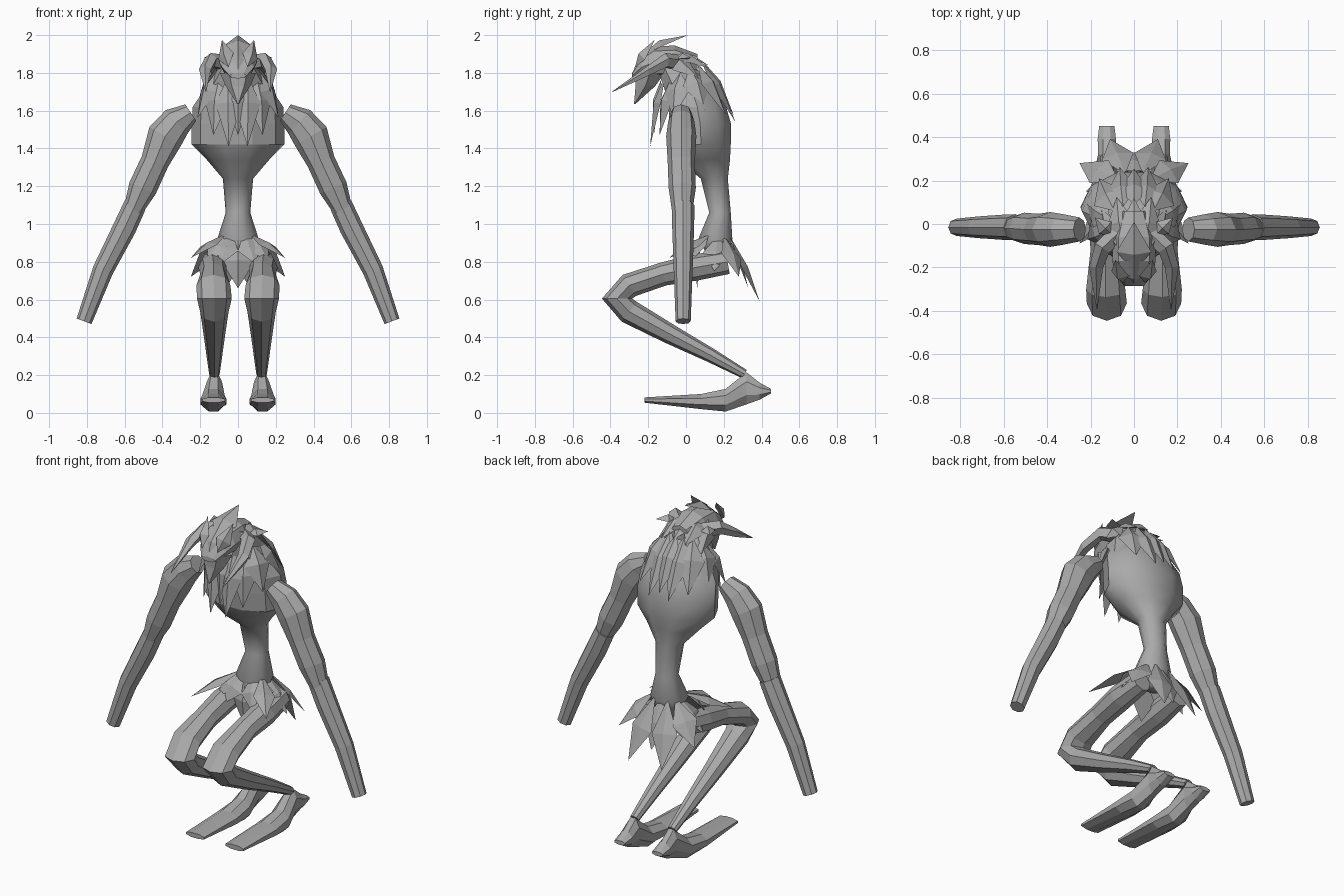
import bpy, bmesh, math
from mathutils import Vector

grey = bpy.data.materials.new("plain grey")
grey.diffuse_color = (0.4, 0.4, 0.4, 1)


def finish(name, bm):
    bmesh.ops.recalc_face_normals(bm, faces=bm.faces)
    me = bpy.data.meshes.new(name)
    bm.to_mesh(me)
    bm.free()
    me.materials.append(grey)
    ob = bpy.data.objects.new(name, me)
    bpy.context.collection.objects.link(ob)
    return ob


def tube(name, rings, u, v=None, n=8, sx=1, boxy=False):
    """Skin rings of (x, y, z, radius along u, radius along v); v defaults to square to the path."""
    bm = bmesh.new()
    u = Vector(u)
    pts = [Vector(r[:3]) for r in rings]
    phase = math.pi / n if boxy else 0
    grow = 1 / math.cos(phase)
    loops = []
    for i, r in enumerate(rings):
        if v:
            w = Vector(v)
        else:
            a = (pts[i] - pts[max(i - 1, 0)]).normalized()
            b = (pts[min(i + 1, len(pts) - 1)] - pts[i]).normalized()
            w = (a + b).cross(u).normalized()
        loop = []
        for k in range(n):
            t = 2 * math.pi * k / n + phase
            p = pts[i] + (u * r[3] * math.cos(t) + w * r[4] * math.sin(t)) * grow
            loop.append(bm.verts.new((p.x * sx, p.y, p.z)))
        loops.append(loop)
    for a, b in zip(loops, loops[1:]):
        for k in range(n):
            j = (k + 1) % n
            bm.faces.new((a[k], a[j], b[j], b[k]))
    bm.faces.new(loops[0])
    bm.faces.new(loops[-1])
    return finish(name, bm)


def feather(name, root, tip, width, out, sx=1, ridge=0.03, at=0.4):
    """Pointed kite with a raised ridge on its outer side."""
    root, tip, out = Vector(root), Vector(tip), Vector(out)
    d = tip - root
    side = d.cross(out).normalized()
    out = side.cross(d).normalized()
    mid = root + d * at
    pts = [root, mid + side * width, mid + out * ridge, mid - side * width, tip]
    bm = bmesh.new()
    vs = [bm.verts.new((p.x * sx, p.y, p.z)) for p in pts]
    for f in ((0, 1, 2), (0, 2, 3), (1, 4, 2), (2, 4, 3), (0, 3, 1), (1, 3, 4)):
        bm.faces.new([vs[i] for i in f])
    return finish(name, bm)


X, Y, Z = (1, 0, 0), (0, 1, 0), (0, 0, 1)

# Torso: pelvis, narrow waist, rib cage and hunched neck; smooth back, faceted front
torso = tube("torso", [
    (0, .17, .82, .06, .05), (0, .155, .92, .11, .095), (0, .18, 1.06, .065, .06),
    (0, .15, 1.24, .08, .075), (0, .095, 1.34, .165, .145), (0, .08, 1.42, .245, .165),
    (0, .075, 1.53, .245, .172), (0, .06, 1.62, .24, .16), (0, .03, 1.71, .18, .15),
    (0, -.03, 1.80, .12, .12), (0, -.09, 1.87, .07, .07)], X, Y, n=10)
for p in torso.data.polygons:
    p.use_smooth = p.center.y > .05 or p.center.z < 1.38

# Head and hooked beak
tube("head", [(0, .06, 1.85, .06, .05), (0, -.06, 1.86, .10, .085), (0, -.17, 1.855, .10, .085),
              (0, -.235, 1.83, .085, .06), (0, -.285, 1.785, .045, .015)], X, Z)
tube("beak", [(0, -.19, 1.80, .095, .09), (0, -.215, 1.73, .065, .06),
              (0, -.272, 1.635, .004, .004)], X, Y, n=6)

for sx, s in ((1, "left"), (-1, "right")):
    # Arm: upper arm overlapping a tapered forearm
    tube(s + "_upper_arm", [
        (.25, -.025, 1.59, .055, .052), (.325, -.025, 1.54, .07, .085), (.385, -.025, 1.465, .08, .097),
        (.44, -.025, 1.33, .072, .075), (.505, -.02, 1.19, .072, .076), (.555, -.02, 1.075, .055, .052)],
        Y, sx=sx)
    tube(s + "_forearm", [
        (.545, -.015, 1.10, .06, .06), (.60, -.015, .98, .058, .062),
        (.715, -.015, .755, .05, .055), (.815, -.015, .485, .04, .042)], Y, sx=sx)

    # Leg: folded thigh, rounded knee and shin in one skin
    tube(s + "_leg", [
        (.13, .22, .80, .06, .065), (.135, .05, .77, .075, .07), (.13, -.12, .735, .07, .062),
        (.13, -.30, .675, .09, .066), (.125, -.365, .605, .092, .08), (.125, -.30, .535, .075, .066),
        (.125, -.09, .42, .058, .053), (.125, .13, .305, .042, .038), (.125, .31, .205, .028, .025)],
        X, sx=sx)
    # Long flat foot with raised heel
    tube(s + "_foot", [
        (.125, .45, .115, .035, .012), (.125, .39, .115, .042, .045), (.125, .32, .13, .04, .085),
        (.13, .21, .067, .06, .06), (.13, .08, .06, .068, .04), (.13, -.22, .068, .06, .014)],
        X, Z, sx=sx, boxy=True)

    # Swept horn beside the face
    tube(s + "_horn", [(.06, -.03, 1.85, .045, .045), (.145, -.11, 1.865, .04, .04),
                       (.175, -.20, 1.81, .03, .034), (.17, -.39, 1.70, .002, .002)],
         Z, n=5, sx=sx)
    feather(s + "_ear", (.10, -.05, 1.87), (.18, .03, 1.88), .04, Z, sx)
    # Upright brow leaf
    feather(s + "_brow", (.05, -.27, 1.83), (.085, -.165, 1.975), .045, (.4, -1, .3), sx)

    # Mane over the chest, shoulders and back: root, tip, half width, outward direction
    mane = [
        ((.05, -.11, 1.79), (.05, -.19, 1.41), .07, (.1, -1, 0)),
        ((.10, -.08, 1.77), (.13, -.14, 1.47), .07, (.5, -1, 0)),
        ((.12, -.03, 1.80), (.215, -.07, 1.56), .075, (1, -.6, .3)),
        ((.11, .02, 1.83), (.225, .10, 1.60), .075, (1, .4, .6)),
        ((.09, .06, 1.85), (.16, .21, 1.58), .075, (.6, 1, .6)),
        ((.05, .08, 1.86), (.065, .262, 1.54), .07, (.2, 1, .6)),
        ((.05, -.08, 1.91), (.08, .125, 1.825), .065, (.3, .3, 1)),
        ((.08, -.10, 1.90), (.15, .07, 1.77), .06, (1, 0, 1)),
    ]
    for i, m in enumerate(mane):
        feather(f"{s}_mane_feather_{i + 1}", *m, sx)

    # Ragged skirt around the hips
    skirt = [
        ((.03, .10, .95), (.09, .0, .79), .065, (.2, -1, .3)),
        ((.06, .12, .95), (.16, .02, .80), .065, (.6, -1, .5)),
        ((.06, .14, .95), (.25, -.09, .82), .06, (.4, -.3, 1)),
        ((.07, .17, .94), (.22, .15, .75), .07, (1, 0, .5)),
        ((.07, .20, .94), (.25, .28, .72), .07, (1, 1, .6)),
        ((.04, .23, .94), (.11, .39, .59), .075, (.2, 1, .4)),
    ]
    for i, m in enumerate(skirt):
        feather(f"{s}_skirt_feather_{i + 1}", *m, sx, ridge=.02, at=.5)

# Central feathers
feather("crest", (0, -.22, 1.90), (0, .01, 2.0), .08, Z, ridge=.035)
feather("forehead_plate", (0, -.285, 1.79), (0, -.15, 1.965), .06, (0, -1, .6))
feather("nape_feather", (0, -.10, 1.925), (0, .12, 1.84), .07, Z)
feather("back_feather", (0, .09, 1.86), (0, .255, 1.57), .07, (0, 1, .6))
feather("throat_feather", (0, -.13, 1.77), (0, -.17, 1.47), .06, (0, -1, 0))
feather("tail_feather", (0, .22, .94), (0, .33, .66), .08, (0, 1, .4), ridge=.02, at=.5)
feather("loincloth", (0, .08, .95), (0, .06, .66), .09, (0, -1, .2), ridge=.03, at=.5)
